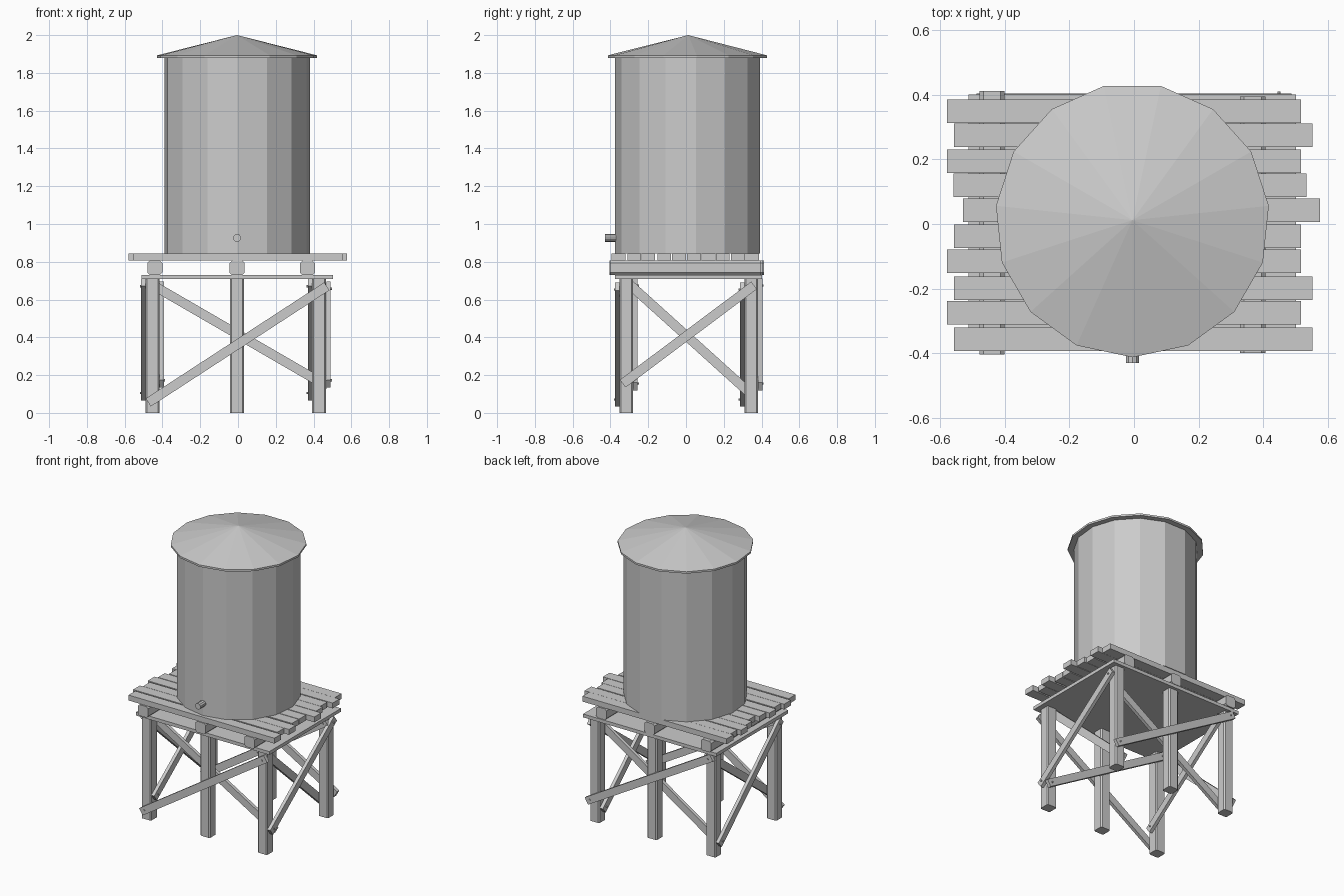
import bpy, bmesh, math
from mathutils import Vector, Matrix

if "Cube" in bpy.data.objects:
    bpy.data.objects.remove(bpy.data.objects["Cube"])

CX, CY = -0.005, 0.012   # tank axis
SIDES = 15


def finish(name, bm):
    bmesh.ops.recalc_face_normals(bm, faces=bm.faces)
    me = bpy.data.meshes.new(name)
    bm.to_mesh(me)
    bm.free()
    ob = bpy.data.objects.new(name, me)
    bpy.context.collection.objects.link(ob)
    return ob


def box(name, x0, x1, y0, y1, z0, z1, chamfer=0, axis=None):
    """Box from its limits; optionally chamfer the edges along one axis."""
    bm = bmesh.new()
    m = Matrix.Translation(((x0 + x1) / 2, (y0 + y1) / 2, (z0 + z1) / 2))
    m = m @ Matrix.Diagonal((x1 - x0, y1 - y0, z1 - z0, 1))
    bmesh.ops.create_cube(bm, size=1, matrix=m)
    if chamfer:
        edges = [e for e in bm.edges
                 if abs((e.verts[0].co - e.verts[1].co)[axis]) > 1e-4]
        bmesh.ops.bevel(bm, geom=edges, offset=chamfer, segments=1, affect='EDGES')
    return finish(name, bm)


def lathe(name, profile):
    """Faceted solid of revolution with one corner facing the front."""
    bm = bmesh.new()
    rings = []
    for r, z in profile:
        if r == 0:
            rings.append([bm.verts.new((CX, CY, z))])
            continue
        angles = [-math.pi / 2 + 2 * math.pi * i / SIDES for i in range(SIDES)]
        rings.append([bm.verts.new((CX + r * math.cos(a), CY + r * math.sin(a), z))
                      for a in angles])
    for lo, hi in zip(rings, rings[1:]):
        for i in range(SIDES):
            j = (i + 1) % SIDES
            if len(hi) == 1:
                bm.faces.new((lo[i], lo[j], hi[0]))
            else:
                bm.faces.new((lo[i], lo[j], hi[j], hi[i]))
    bm.faces.new(rings[0])
    if len(rings[-1]) > 1:
        bm.faces.new(rings[-1])
    return finish(name, bm)


def cylinder(bm, p, q, r, n):
    d = Vector(q) - Vector(p)
    m = Matrix.Translation((Vector(p) + Vector(q)) / 2) @ d.to_track_quat('Z', 'Y').to_matrix().to_4x4()
    bmesh.ops.create_cone(bm, cap_ends=True, segments=n, radius1=r, radius2=r,
                          depth=d.length, matrix=m)


def brace(name, side, c, a, b, out):
    """Diagonal plank between 2D points a, b (horizontal, z), centred at depth c.
    side 'y': lies in an xz plane; side 'x': lies in a yz plane."""
    def place(h, d, z):
        return Vector((h, d, z)) if side == 'y' else Vector((d, h, z))
    A, B = Vector(a), Vector(b)
    t = (B - A).normalized()
    n = Vector((-t.y, t.x)) * 0.025
    bm = bmesh.new()
    front, back = [[bm.verts.new(place(p.x, c + s * 0.0115, p.y))
                    for p in (A - n, B - n, B + n, A + n)] for s in (-1, 1)]
    bm.faces.new(front)
    bm.faces.new(back)
    for i in range(4):
        j = (i + 1) % 4
        bm.faces.new((front[i], front[j], back[j], back[i]))
    finish(name, bm)
    # bolt heads near both ends
    bm = bmesh.new()
    for p in (A + t * 0.03, B - t * 0.03):
        cylinder(bm, place(p.x, c, p.y), place(p.x, c + out * 0.018, p.y), 0.006, 6)
    finish(name + "_bolts", bm)


# tank, roof and outlet pipe
lathe("tank", [(0.387, 0.843), (0.387, 1.89)])
lathe("roof", [(0.425, 1.88), (0.425, 1.893), (0, 2.0)])
bm = bmesh.new()
cylinder(bm, (CX, -0.43, 0.926), (CX, -0.34, 0.926), 0.021, 10)
finish("outlet_pipe", bm)

# deck planks: y start, x limits
PLANKS = [(0.313, -0.58, 0.517), (0.239, -0.557, 0.553), (0.158, -0.58, 0.517),
          (0.083, -0.56, 0.535), (0.006, -0.53, 0.577), (-0.074, -0.557, 0.517),
          (-0.152, -0.58, 0.517), (-0.236, -0.557, 0.553), (-0.311, -0.58, 0.517),
          (-0.394, -0.557, 0.553)]
for i, (y, x0, x1) in enumerate(PLANKS):
    box(f"deck_plank_{i + 1}", x0, x1, y, y + 0.073, 0.806, 0.843)

# joists under the deck, and the base board below them
for i, (x, y0, y1) in enumerate([(-0.44, -0.405, 0.412), (-0.005, -0.4, 0.405), (0.368, -0.4, 0.395)]):
    box(f"joist_{i + 1}", x - 0.039, x + 0.039, y0, y1, 0.73, 0.806, 0.012, 1)
box("base_board", -0.512, 0.502, -0.377, 0.402, 0.708, 0.731)

# six legs
for row, y in (("front", -0.316), ("back", 0.345)):
    for col, x in (("left", -0.453), ("middle", -0.006), ("right", 0.43)):
        box(f"{row}_{col}_leg", x - 0.037, x + 0.037, y - 0.036, y + 0.036, 0, 0.709, 0.008, 2)

# crossed braces on all four sides, one outside and one inside the legs
rise_x = ((-0.475, 0.055), (0.47, 0.67))
fall_x = ((-0.475, 0.69), (0.475, 0.14))
rise_y = ((-0.335, 0.155), (0.36, 0.675))
fall_y = ((-0.31, 0.69), (0.36, 0.085))
brace("front_outer_brace", 'y', -0.364, *rise_x, -1)
brace("front_inner_brace", 'y', -0.268, *fall_x, 1)
brace("back_outer_brace", 'y', 0.393, *fall_x, 1)
brace("back_inner_brace", 'y', 0.297, *rise_x, -1)
brace("right_outer_brace", 'x', 0.479, *rise_y, 1)
brace("right_inner_brace", 'x', 0.381, *fall_y, -1)
brace("left_outer_brace", 'x', -0.502, *fall_y, -1)
brace("left_inner_brace", 'x', -0.404, *rise_y, 1)
